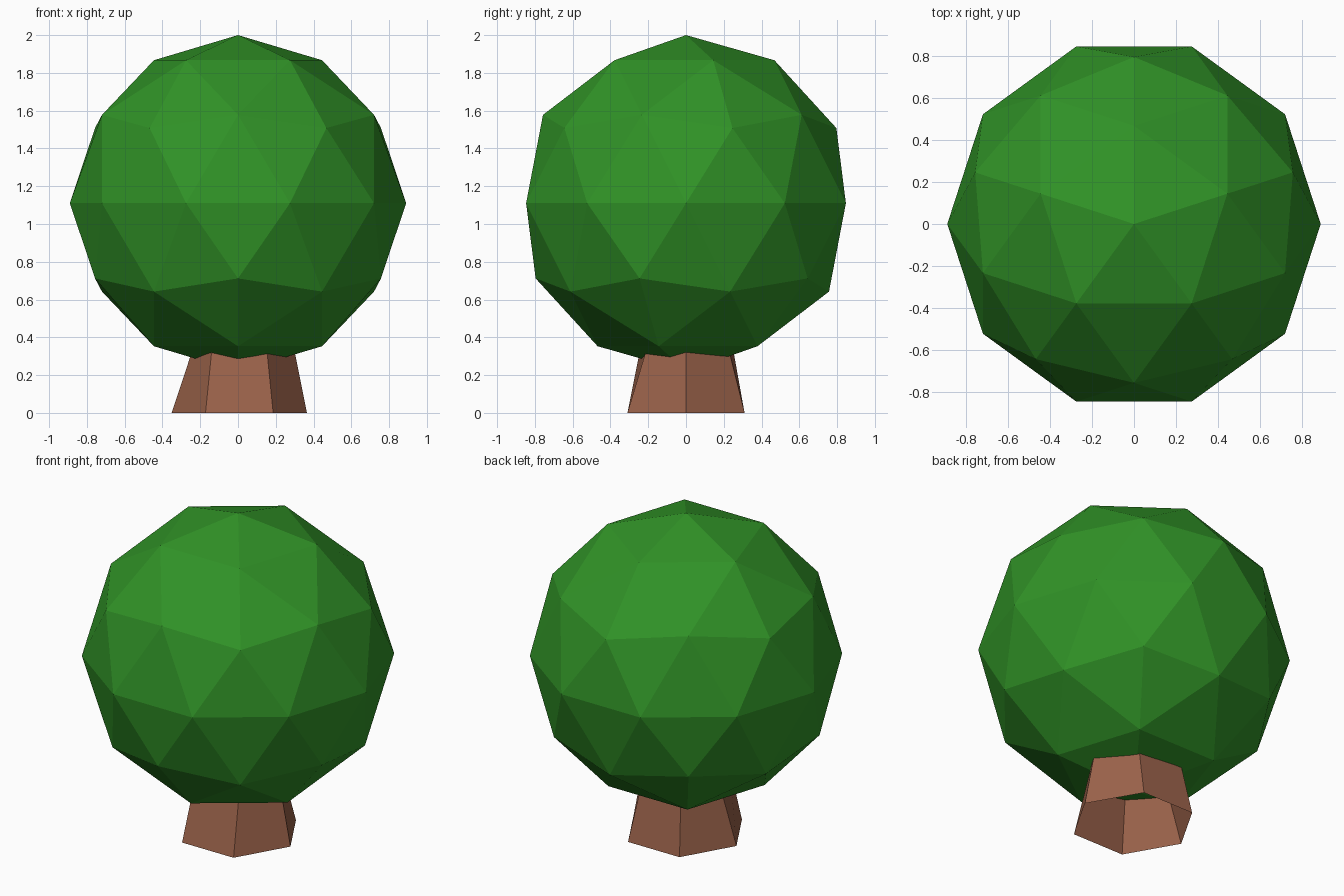
import bpy, bmesh, math

if "Cube" in bpy.data.objects:
    bpy.data.objects.remove(bpy.data.objects["Cube"])


def material(name, rgb):
    m = bpy.data.materials.new(name)
    m.diffuse_color = (*rgb, 1)
    m.use_nodes = True
    m.node_tree.nodes["Principled BSDF"].inputs["Base Color"].default_value = m.diffuse_color
    return m


def finish(bm, name, mat):
    mesh = bpy.data.meshes.new(name)
    bm.to_mesh(mesh)
    bm.free()
    mesh.materials.append(mat)
    obj = bpy.data.objects.new(name, mesh)
    bpy.context.collection.objects.link(obj)
    return obj


leaf_green = material("leaf green", (0.03, 0.29, 0.02))
bark_brown = material("bark brown", (0.33, 0.125, 0.07))

# Round faceted foliage, turned so two edges face front and back
bm = bmesh.new()
bmesh.ops.create_icosphere(bm, subdivisions=2, radius=0.89)
foliage = finish(bm, "foliage", leaf_green)
foliage.location.z = 1.11
foliage.rotation_euler.z = math.pi / 2

# Six-sided open trunk; each corner leans inwards by its own slope (dx, dy per unit height)
lean = [(-0.2, 0), (-0.1, -0.25), (0.1, -0.18),
        (0.33, 0), (0.1, 0.2), (-0.1, 0.3)]
height = 0.36
bm = bmesh.new()
bottom, top = [], []
for i, (dx, dy) in enumerate(lean):
    a = i * math.pi / 3
    x, y = 0.007 + 0.358 * math.cos(a), 0.358 * math.sin(a)
    bottom.append(bm.verts.new((x, y, 0)))
    top.append(bm.verts.new((x + dx * height, y + dy * height, height)))
for i in range(6):
    j = (i + 1) % 6
    bm.faces.new((bottom[i], bottom[j], top[j], top[i]))
finish(bm, "trunk", bark_brown)
